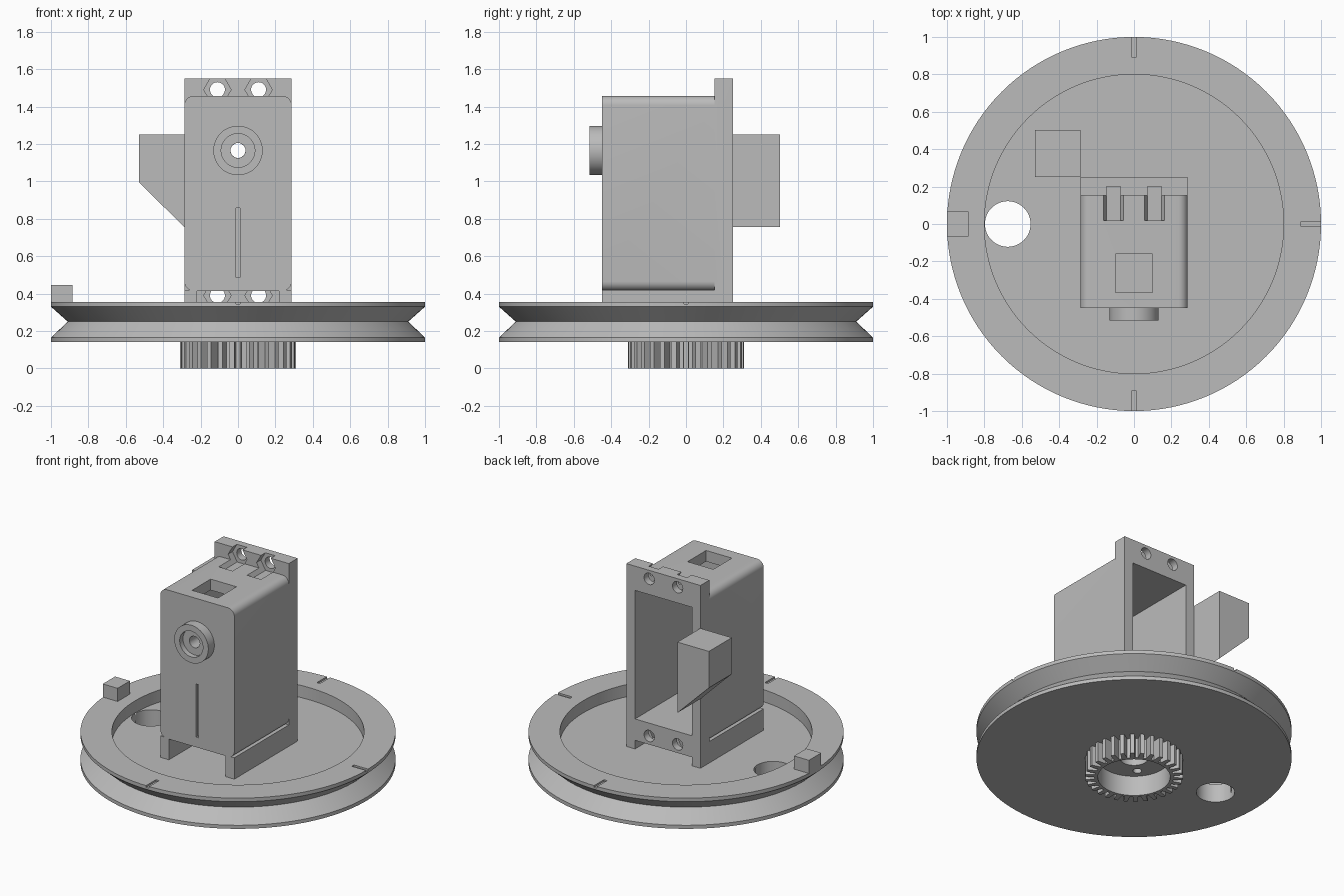
import bpy, bmesh, math
from mathutils import Vector

if "Cube" in bpy.data.objects:
    bpy.data.objects.remove(bpy.data.objects["Cube"], do_unlink=True)

grey = bpy.data.materials.new("plain_grey")
grey.use_nodes = True
grey.diffuse_color = (0.5, 0.5, 0.5, 1)
grey.node_tree.nodes["Principled BSDF"].inputs["Base Color"].default_value = (0.5, 0.5, 0.5, 1)


def finish(name, bm):
    bmesh.ops.recalc_face_normals(bm, faces=bm.faces)
    mesh = bpy.data.meshes.new(name)
    bm.to_mesh(mesh)
    bm.free()
    mesh.materials.append(grey)
    ob = bpy.data.objects.new(name, mesh)
    bpy.context.collection.objects.link(ob)
    return ob


def place(u, v, t, axis):
    return Vector((u, v, t)) if axis == "z" else Vector((u, t, v))


def prism(name, outline, a, b, axis="y"):
    """Extrude a flat outline from a to b along y or z."""
    bm = bmesh.new()
    face = bm.faces.new([bm.verts.new(place(u, v, a, axis)) for u, v in outline])
    ext = bmesh.ops.extrude_face_region(bm, geom=[face])
    verts = [g for g in ext["geom"] if isinstance(g, bmesh.types.BMVert)]
    bmesh.ops.translate(bm, verts=verts, vec=place(0, 0, b - a, axis))
    return finish(name, bm)


def box(name, x0, x1, y0, y1, z0, z1):
    return prism(name, [(x0, z0), (x1, z0), (x1, z1), (x0, z1)], y0, y1)


def ring_points(cx, cy, r, n, start=0):
    return [(cx + r * math.cos(start + math.tau * i / n),
             cy + r * math.sin(start + math.tau * i / n)) for i in range(n)]


def lathe(name, profile, axis="z", n=128, centre=(0, 0)):
    """Spin a closed (radius, height) profile around an axis."""
    bm = bmesh.new()
    rows = [[bm.verts.new(place(u, v, h, axis)) for u, v in ring_points(*centre, r, n)]
            for r, h in profile]
    for row, nxt in zip(rows, rows[1:] + rows[:1]):
        for i in range(n):
            j = (i + 1) % n
            bm.faces.new((row[i], row[j], nxt[j], nxt[i]))
    return finish(name, bm)


def combine(target, parts, operation):
    bpy.context.view_layer.objects.active = target
    for part in parts:
        mod = target.modifiers.new("bool", "BOOLEAN")
        mod.operation = operation
        mod.solver = "EXACT"
        mod.object = part
        bpy.ops.object.modifier_apply(modifier=mod.name)
        bpy.data.objects.remove(part, do_unlink=True)


def smooth(ob):
    bpy.ops.object.select_all(action="DESELECT")
    ob.select_set(True)
    bpy.context.view_layer.objects.active = ob
    bpy.ops.object.shade_smooth_by_angle(angle=math.radians(25))


# Grooved pulley disc with a sunken floor
disc = lathe("pulley_disc", [(.09, .14), (1, .14), (1, .165), (.91, .25), (1, .33),
                             (1, .355), (.8, .355), (.8, .27), (.09, .27)])
cuts = [prism("cut", ring_points(-.675, 0, .122, 48), .1, .4, "z")]
for s in (-1, 1):
    cuts.append(prism("cut", ring_points(.12 * s, .11 * s, .028, 24), .1, .4, "z"))
    cuts.append(box("cut", -.012, .012, .95 * s - .06, .95 * s + .06, .343, .4))
cuts.append(box("cut", .89, 1.1, -.012, .012, .343, .4))
combine(disc, cuts, "DIFFERENCE")
smooth(disc)

# Index block on the rim
box("index_block", -1, -.885, -.068, .068, .35, .447)

# Drive gear under the disc
teeth = 30
outline = []
for i in range(teeth):
    for part, r in ((-.32, .25), (-.2, .31), (.2, .31), (.32, .25)):
        a = math.tau * (i + part) / teeth
        outline.append((r * math.cos(a), r * math.sin(a)))
gear = prism("drive_gear", outline, 0, .142, "z")
combine(gear, [prism("cut", ring_points(0, 0, .23, 64), -.1, .3, "z")], "DIFFERENCE")
smooth(gear)

# Housing shell: rounded body, rear flange and side feet
W, R, LOW, TOP = .287, .05, .415, 1.457
corners = [(W - R, TOP - R), (R - W, TOP - R), (R - W, LOW + R), (W - R, LOW + R)]
rounded = []
for k, (cx, cz) in enumerate(corners):
    for i in range(9):
        a = math.pi / 2 * (k + i / 8)
        rounded.append((cx + R * math.cos(a), cz + R * math.sin(a)))
housing = prism("camera_housing", rounded, -.45, .2)
flange = box("flange", -W, W, .152, .25, .33, 1.55)
feet = [box("foot", min(s * .22, s * W), max(s * .22, s * W), -.45, .25, .268, .42)
        for s in (-1, 1)]
combine(housing, [flange] + feet, "UNION")

# Cavity, top window, lens hole, front groove, nut pockets and bolt holes
cuts = [box("cut", -.22, .22, -.385, .4, .48, 1.38),
        box("cut", -.1, .1, -.365, -.16, 1.3, 1.6),
        prism("cut", ring_points(0, 1.165, .04, 32), -.6, -.3),
        box("cut", -.011, .011, -.5, -.43, .485, .857)]
for x in (-.11, .11):
    for z in (.39, 1.49):
        cuts.append(prism("cut", ring_points(x, z, .073, 6), .02, .2))
        cuts.append(prism("cut", ring_points(x, z, .04, 32), .1, .4))
combine(housing, cuts, "DIFFERENCE")
smooth(housing)

# Lens collar on the front
collar = lathe("lens_collar", [(.132, -.517), (.132, -.449), (.04, -.449), (.04, -.48),
                               (.09, -.48), (.09, -.517)], "y", 64, (0, 1.165))
smooth(collar)

# Side wedge behind the flange
prism("side_wedge", [(-.53, 1.25), (-.286, 1.25), (-.286, .755), (-.53, .995)], .25, .503)
